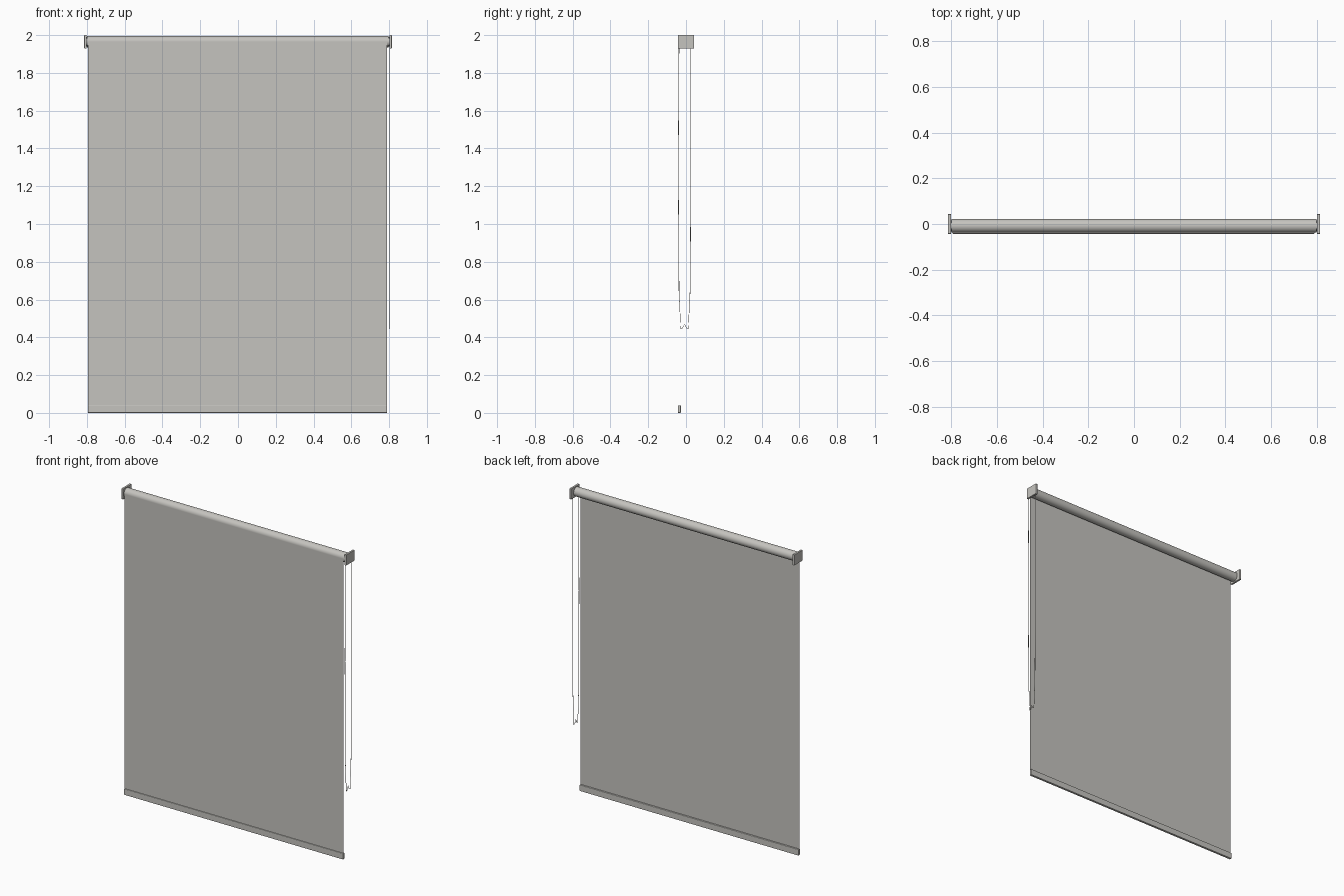
import bpy
import bmesh
from mathutils import Matrix, Vector

if "Cube" in bpy.data.objects:
    bpy.data.objects.remove(bpy.data.objects["Cube"], do_unlink=True)

# One warm grey for the whole blind
grey = bpy.data.materials.new("warm_grey")
grey.use_nodes = True
colour = (0.56, 0.55, 0.52, 1)
grey.diffuse_color = colour
grey.node_tree.nodes["Principled BSDF"].inputs["Base Color"].default_value = colour


def add_mesh(name, bm):
    mesh = bpy.data.meshes.new(name)
    bm.to_mesh(mesh)
    bm.free()
    mesh.materials.append(grey)
    obj = bpy.data.objects.new(name, mesh)
    bpy.context.collection.objects.link(obj)
    return obj


def smooth(obj):
    bpy.ops.object.select_all(action="DESELECT")
    obj.select_set(True)
    bpy.context.view_layer.objects.active = obj
    bpy.ops.object.shade_smooth_by_angle()


def box(name, low, high, bevel):
    low, high = Vector(low), Vector(high)
    bm = bmesh.new()
    bmesh.ops.create_cube(bm, size=1)
    bmesh.ops.scale(bm, vec=high - low, verts=bm.verts)
    bmesh.ops.translate(bm, vec=(low + high) / 2, verts=bm.verts)
    obj = add_mesh(name, bm)
    mod = obj.modifiers.new("soft_edges", "BEVEL")
    mod.width = bevel
    mod.segments = 2
    return obj


def rod(name, x0, x1, y, z, radius):
    bm = bmesh.new()
    bmesh.ops.create_cone(bm, cap_ends=True, segments=40, radius1=radius,
                          radius2=radius, depth=x1 - x0)
    turn = Matrix.Rotation(1.5708, 4, "Y")
    move = Matrix.Translation(((x0 + x1) / 2, y, z))
    bmesh.ops.transform(bm, matrix=move @ turn, verts=bm.verts)
    obj = add_mesh(name, bm)
    smooth(obj)
    return obj


LEFT, RIGHT = 0.79, -0.795
TUBE_Y, TUBE_Z, TUBE_R = -0.008, 1.965, 0.03

# Wall brackets with a hub reaching into the roller
for side, name in ((1, "left"), (-1, "right")):
    xs = sorted((side * 0.801, side * 0.814))
    box(name + "_bracket", (xs[0], -0.043, 1.93), (xs[1], 0.043, 2), 0.0015)
    hub = sorted((side * 0.78, side * 0.802))
    rod(name + "_hub", hub[0], hub[1], TUBE_Y, TUBE_Z, 0.024)

# Rolled fabric, hanging sheet and bottom bar
rod("roller", RIGHT - 0.004, LEFT + 0.008, TUBE_Y, TUBE_Z, TUBE_R)

bm = bmesh.new()
front = TUBE_Y - TUBE_R
corners = [(RIGHT, front, 0.02), (LEFT, front, 0.02),
           (LEFT, front, TUBE_Z), (RIGHT, front, TUBE_Z)]
bm.faces.new([bm.verts.new(c) for c in corners])
add_mesh("fabric_sheet", bm)

box("bottom_bar", (RIGHT, -0.043, 0), (LEFT, -0.027, 0.04), 0.003)

# Pull chain, a thin loop hanging beside the fabric
path = [(-0.037, 1.95), (-0.041, 1.3), (-0.037, 0.65), (-0.028, 0.445),
        (-0.018, 0.45), (-0.008, 0.473), (0.002, 0.45), (0.012, 0.445),
        (0.022, 0.65), (0.026, 1.3), (0.025, 1.95)]
curve = bpy.data.curves.new("pull_chain", "CURVE")
curve.dimensions = "3D"
curve.bevel_depth = 0.0018
curve.bevel_resolution = 1
curve.use_fill_caps = True
spline = curve.splines.new("POLY")
spline.points.add(len(path) - 1)
for point, (y, z) in zip(spline.points, path):
    point.co = (0.803, y, z, 1)
curve.materials.append(grey)
chain = bpy.data.objects.new("pull_chain", curve)
bpy.context.collection.objects.link(chain)
